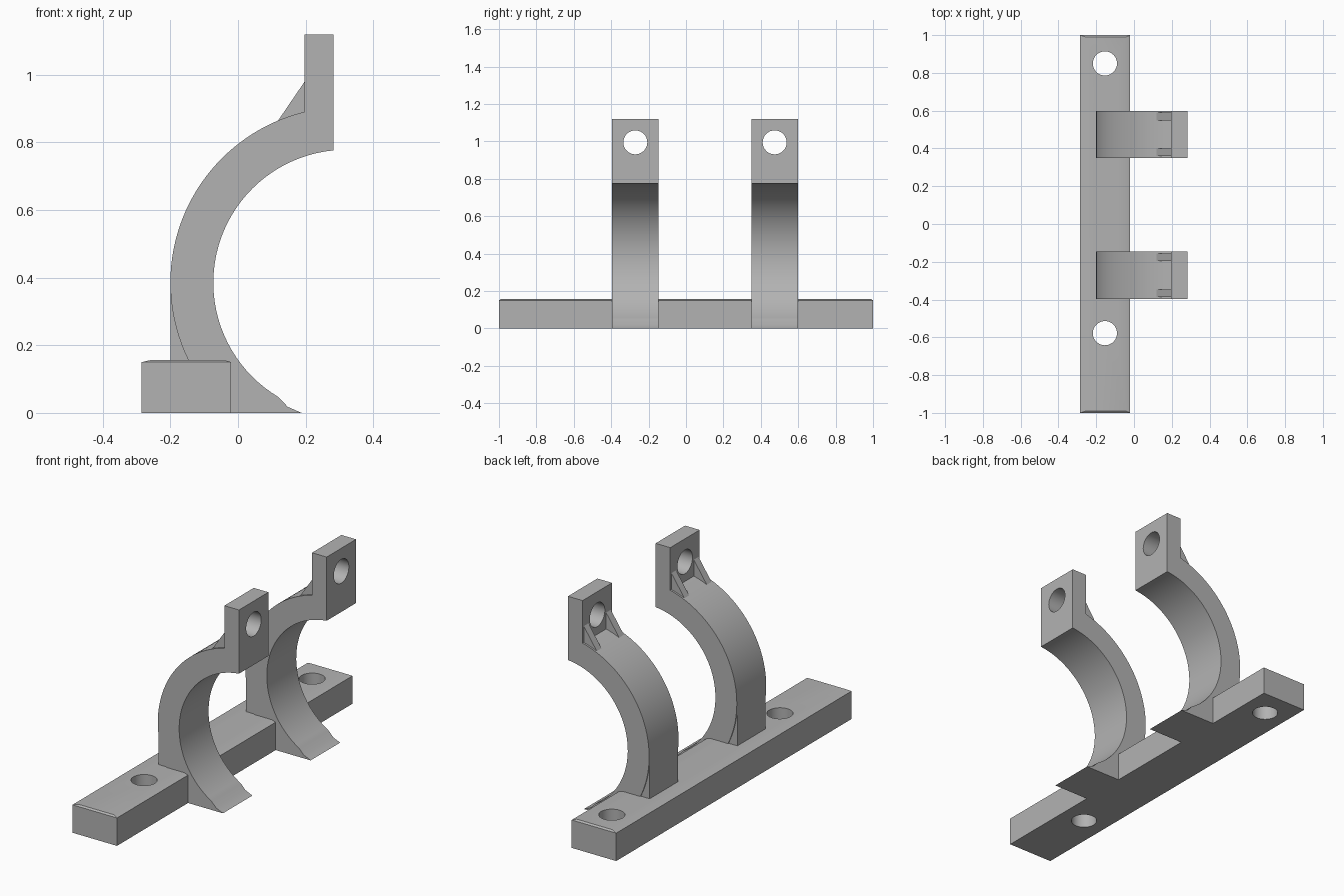
import bpy, bmesh
from math import cos, sin, asin, pi, radians

cube = bpy.data.objects.get("Cube")
if cube:
    bpy.data.objects.remove(cube, do_unlink=True)

grey = bpy.data.materials.new("plain grey")
grey.use_nodes = True
colour = (0.45, 0.45, 0.45, 1)
grey.diffuse_color = colour
grey.node_tree.nodes["Principled BSDF"].inputs["Base Color"].default_value = colour

CX, CZ, R_OUT, R_IN = 0.32, 0.385, 0.52, 0.393   # ring centre and radii
WIDTH, HOLE_R, BASE_H = 0.25, 0.064, 0.15


def make_object(name, bm):
    bmesh.ops.recalc_face_normals(bm, faces=bm.faces[:])
    mesh = bpy.data.meshes.new(name)
    bm.to_mesh(mesh)
    bm.free()
    obj = bpy.data.objects.new(name, mesh)
    mesh.materials.append(grey)
    bpy.context.collection.objects.link(obj)
    return obj


def extrude_profile(name, points, y0, y1):
    """Extrude an outline in x and z along y."""
    bm = bmesh.new()
    face = bm.faces.new([bm.verts.new((x, y0, z)) for x, z in points])
    new = bmesh.ops.extrude_face_region(bm, geom=[face])["geom"]
    bmesh.ops.translate(bm, vec=(0, y1 - y0, 0),
                        verts=[v for v in new if isinstance(v, bmesh.types.BMVert)])
    return make_object(name, bm)


def drill(obj, location, rotation=(0, 0, 0)):
    """Cut a round bolt hole through an object."""
    bpy.ops.mesh.primitive_cylinder_add(vertices=48, radius=HOLE_R, depth=0.6,
                                        location=location, rotation=rotation)
    cutter = bpy.context.object
    mod = obj.modifiers.new("hole", "BOOLEAN")
    mod.operation, mod.solver, mod.object = "DIFFERENCE", "EXACT", cutter
    bpy.context.view_layer.objects.active = obj
    bpy.ops.object.modifier_apply(modifier=mod.name)
    bpy.data.objects.remove(cutter, do_unlink=True)


def finish(obj):
    bpy.ops.object.select_all(action="DESELECT")
    obj.select_set(True)
    bpy.context.view_layer.objects.active = obj
    bpy.ops.object.shade_smooth_by_angle(angle=radians(25))


def arc(radius, a0, a1, steps=40):
    return [(CX + radius * cos(a0 + (a1 - a0) * i / steps),
             CZ + radius * sin(a0 + (a1 - a0) * i / steps)) for i in range(steps + 1)]


# Base bar with a shallow chamfer around its top
bm = bmesh.new()
rings = []
for x0, x1, y, z in ((-0.285, -0.02, 1, 0), (-0.285, -0.02, 1, BASE_H),
                     (-0.255, -0.043, 0.99, 0.157)):
    rings.append([bm.verts.new(p) for p in
                  ((x0, -y, z), (x1, -y, z), (x1, y, z), (x0, y, z))])
bm.faces.new(rings[0])
bm.faces.new(rings[2])
for low, high in zip(rings, rings[1:]):
    for i in range(4):
        j = (i + 1) % 4
        bm.faces.new((low[i], low[j], high[j], high[i]))
base = make_object("base_bar", bm)
for y in (-0.578, 0.85):
    drill(base, (-0.154, y, 0.1))
finish(base)

# Half clamp outline: tab, outer arc, foot, lip, inner arc
TAB_BACK, TAB_FRONT, TAB_TOP = 0.196, 0.283, 1.119
outer = arc(R_OUT, pi - asin((CX - TAB_BACK) / R_OUT) - pi / 2 + 2 * asin((CX - TAB_BACK) / R_OUT),
            pi + asin((CZ - 0.14) / R_OUT))
inner = arc(R_IN, pi + asin((CZ - 0.047) / R_IN), pi / 2 + asin((CX - TAB_FRONT) / R_IN))
clamp_outline = ([(TAB_FRONT, TAB_TOP), (TAB_BACK, TAB_TOP)] + outer
                 + [(outer[-1][0], 0), (0.188, 0), (0.147, 0.018)] + inner)
support_outline = [(-0.199, CZ), (-0.2, 0.1), (-0.1, 0.1), (-0.15, CZ)]
gusset_outline = [(0.117, 0.862), (0.2, 0.984), (0.2, 0.85)]

for side, yc in (("front", -0.271), ("back", 0.474)):
    half = WIDTH / 2
    clamp = extrude_profile(side + "_clamp", clamp_outline, yc - half, yc + half)
    drill(clamp, (TAB_FRONT, yc, 0.995), (0, pi / 2, 0))
    finish(clamp)
    # Upright support between the ring and the base
    finish(extrude_profile(side + "_support", support_outline,
                           yc - half + 0.005, yc + half - 0.005))
    # Pair of braces behind the tab
    for sign, label in ((-1, "front"), (1, "back")):
        finish(extrude_profile(side + "_clamp_" + label + "_gusset", gusset_outline,
                               yc + sign * 0.075, yc + sign * 0.115))
